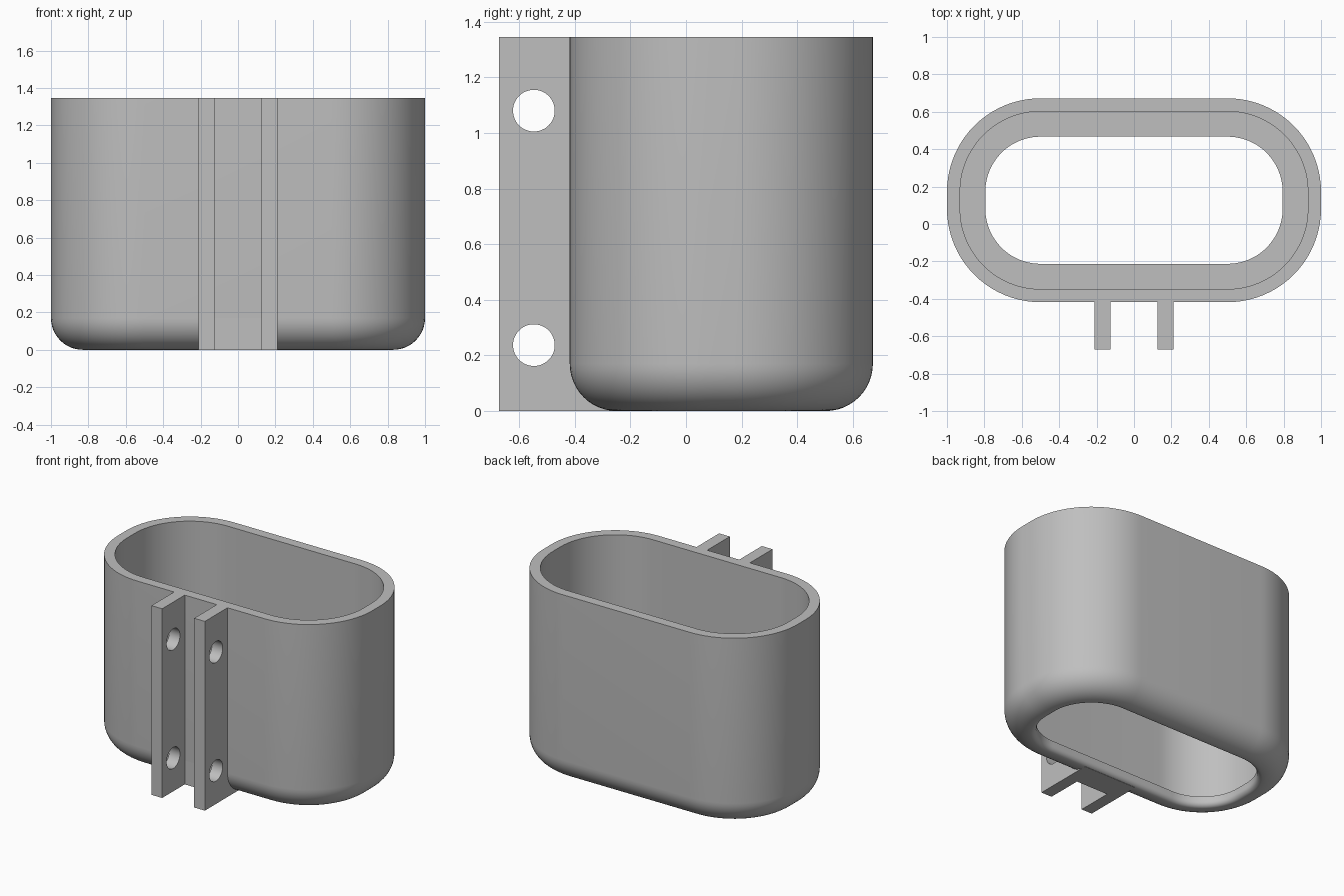
import bpy
import bmesh
from math import pi, sin, cos, radians

if "Cube" in bpy.data.objects:
    bpy.data.objects.remove(bpy.data.objects["Cube"], do_unlink=True)

grey = bpy.data.materials.new("light grey plastic")
grey.use_nodes = True
grey.diffuse_color = (0.52, 0.52, 0.52, 1)
grey.node_tree.nodes["Principled BSDF"].inputs["Base Color"].default_value = grey.diffuse_color

HEIGHT, FRONT, CENTRE_Y = 1.345, -0.418, 0.127
RADIUS, CORE_X, CORE_Y = 0.5, 0.5, 0.045
WALL, FILLET, LIP, HOLE = 0.07, 0.17, 0.035, 0.205
STEPS = 20


def finish(name, bm):
    bmesh.ops.recalc_face_normals(bm, faces=bm.faces)
    mesh = bpy.data.meshes.new(name)
    bm.to_mesh(mesh)
    bm.free()
    mesh.materials.append(grey)
    obj = bpy.data.objects.new(name, mesh)
    bpy.context.collection.objects.link(obj)
    return obj


def smooth(obj):
    bpy.ops.object.select_all(action="DESELECT")
    obj.select_set(True)
    bpy.context.view_layer.objects.active = obj
    bpy.ops.object.shade_smooth_by_angle(angle=radians(30))


def box(name, low, high):
    bm = bmesh.new()
    bmesh.ops.create_cube(bm, size=1)
    for v in bm.verts:
        v.co = [(a + b) / 2 + c * (b - a) for a, b, c in zip(low, high, v.co)]
    return finish(name, bm)


def outline(bm, inset, z):
    """Rounded rectangle ring, moved inwards from the outer wall."""
    r = RADIUS - inset
    ring = []
    for quarter, (sx, sy) in enumerate([(1, 1), (-1, 1), (-1, -1), (1, -1)]):
        for i in range(STEPS + 1):
            a = pi / 2 * (quarter + i / STEPS)
            ring.append(bm.verts.new((sx * CORE_X + r * cos(a),
                                      CENTRE_Y + sy * CORE_Y + r * sin(a), z)))
    return ring


# Cup: closed wall section swept round the outline, open through the floor
section = [(WALL, HEIGHT), (0, HEIGHT)]
for i in range(13):
    a = pi / 2 * i / 12
    section.append((FILLET * (1 - cos(a)), FILLET * (1 - sin(a))))
for i in range(1, 7):
    a = pi / 2 * i / 6
    section.append((HOLE - LIP + LIP * sin(a), LIP * (1 - cos(a))))
section += [(HOLE, WALL), (WALL, WALL)]

bm = bmesh.new()
rings = [outline(bm, inset, z) for inset, z in section]
for k, ring in enumerate(rings):
    after = rings[(k + 1) % len(rings)]
    for i in range(len(ring)):
        j = (i + 1) % len(ring)
        bm.faces.new((ring[i], ring[j], after[j], after[i]))
smooth(finish("cup_body", bm))

# Square pad that fills the rounded bottom edge behind the lugs
box("mount_pad_front", (-0.21, FRONT, 0), (0.21, FRONT + 0.06, 0.3))
box("mount_pad_base", (-0.21, FRONT, 0), (0.21, FRONT + 0.18, WALL - 0.005))

# Lugs with two bolt holes each
for side, inner, outer in (("right", -0.21, -0.126), ("left", 0.126, 0.21)):
    lug = box(side + "_lug", (inner, -0.672, 0), (outer, FRONT + 0.03, HEIGHT))
    for z in (0.237, 1.08):
        bpy.ops.mesh.primitive_cylinder_add(vertices=48, radius=0.075, depth=1,
                                            location=(0, -0.547, z),
                                            rotation=(0, pi / 2, 0))
        cutter = bpy.context.object
        cutter.hide_render = True
        cut = lug.modifiers.new("bolt_hole", "BOOLEAN")
        cut.operation = "DIFFERENCE"
        cut.solver = "EXACT"
        cut.object = cutter
        bpy.context.view_layer.objects.active = lug
        bpy.ops.object.modifier_apply(modifier=cut.name)
        bpy.data.objects.remove(cutter, do_unlink=True)
    smooth(lug)
